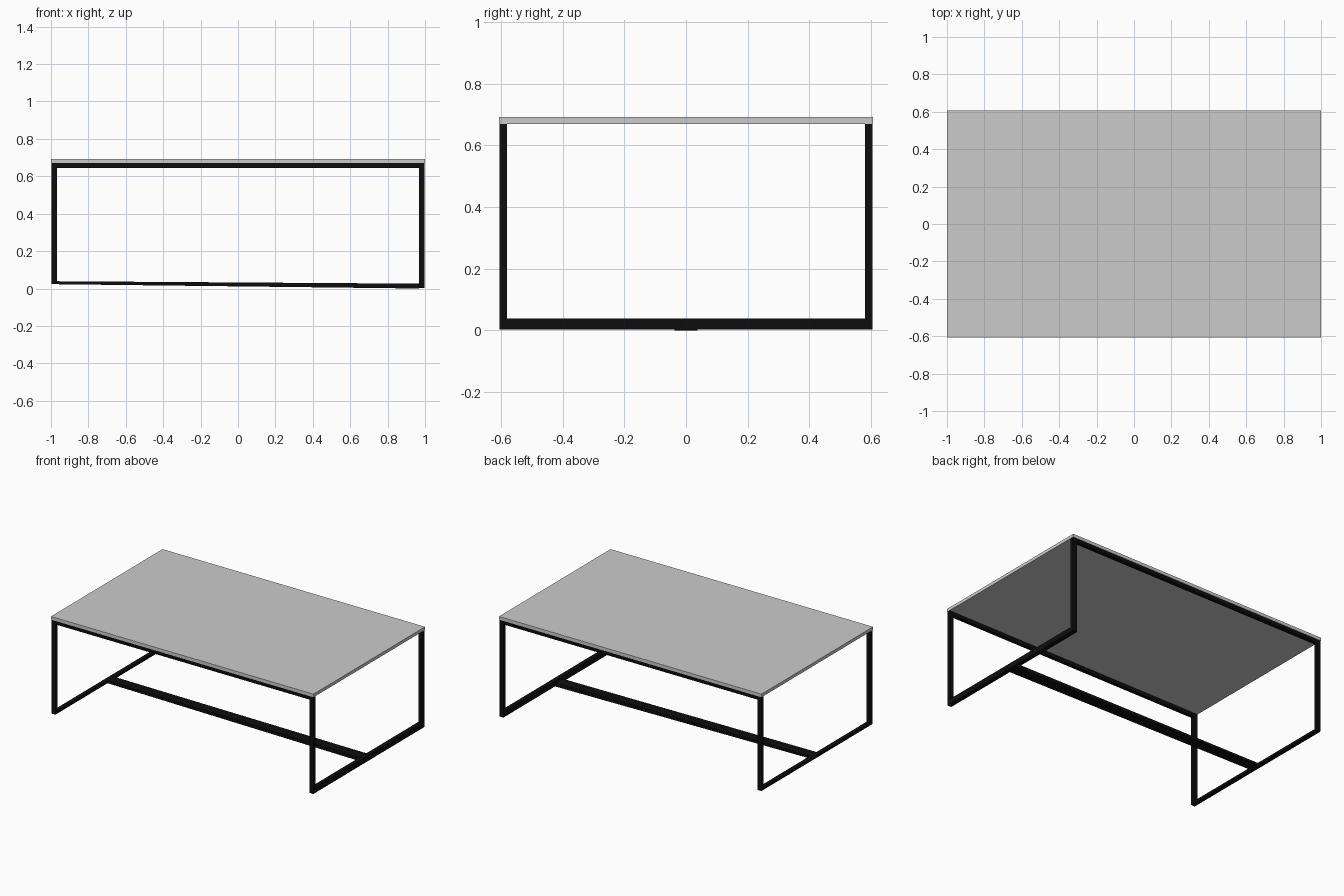
import bpy, bmesh

if "Cube" in bpy.data.objects:
    bpy.data.objects.remove(bpy.data.objects["Cube"])

black = bpy.data.materials.new("black_metal")
black.diffuse_color = (0.004, 0.004, 0.004, 1)
black.use_nodes = True
black.node_tree.nodes["Principled BSDF"].inputs["Base Color"].default_value = black.diffuse_color


def bar(name, x0, x1, y0, y1, left_z, right_z, mat=black):
    """Box whose bottom and top heights can differ at its left and right ends."""
    me = bpy.data.meshes.new(name)
    bm = bmesh.new()
    bmesh.ops.create_cube(bm, size=1)
    for v in bm.verts:
        right, back, top = (c > 0 for c in v.co)
        v.co = (x1 if right else x0, y1 if back else y0,
                (right_z if right else left_z)[int(top)])
    bm.to_mesh(me)
    bm.free()
    ob = bpy.data.objects.new(name, me)
    bpy.context.collection.objects.link(ob)
    if mat:
        me.materials.append(mat)
    return ob


LX, LY = 0.03, 0.024      # leg section
HX, HY = 0.998, 0.605     # frame half size
UNDER = 0.67              # underside of the top
floor = {"left": 0.023, "right": 0.003}   # frame stands slightly uneven

# Table top
bar("table_top", -1, 1, -0.607, 0.607, (UNDER, 0.692), (UNDER, 0.692), None)

for end, s in (("left", -1), ("right", 1)):
    xa, xb = sorted((s * HX, s * (HX - LX)))
    z = floor[end]
    # Legs
    for side, t in (("front", -1), ("back", 1)):
        ya, yb = sorted((t * HY, t * (HY - LY)))
        bar(f"{side}_{end}_leg", xa, xb, ya, yb, (z, UNDER), (z, UNDER))
    # Floor bar joining the two legs of this end
    bar(f"{end}_floor_bar", xa, xb, -HY + LY, HY - LY, (z, 0.039), (z, 0.039))

# Long rails under the top
for side, t in (("front", -1), ("back", 1)):
    ya, yb = sorted((t * HY, t * (HY - LY)))
    bar(f"{side}_rail", -HX + LX, HX - LX, ya, yb, (0.645, UNDER), (0.645, UNDER))

# Flat stretcher, sloping slightly down to the right
bar("stretcher", -HX + LX, HX - LX, -0.037, 0.037, (0.023, 0.039), (0.0, 0.026))
